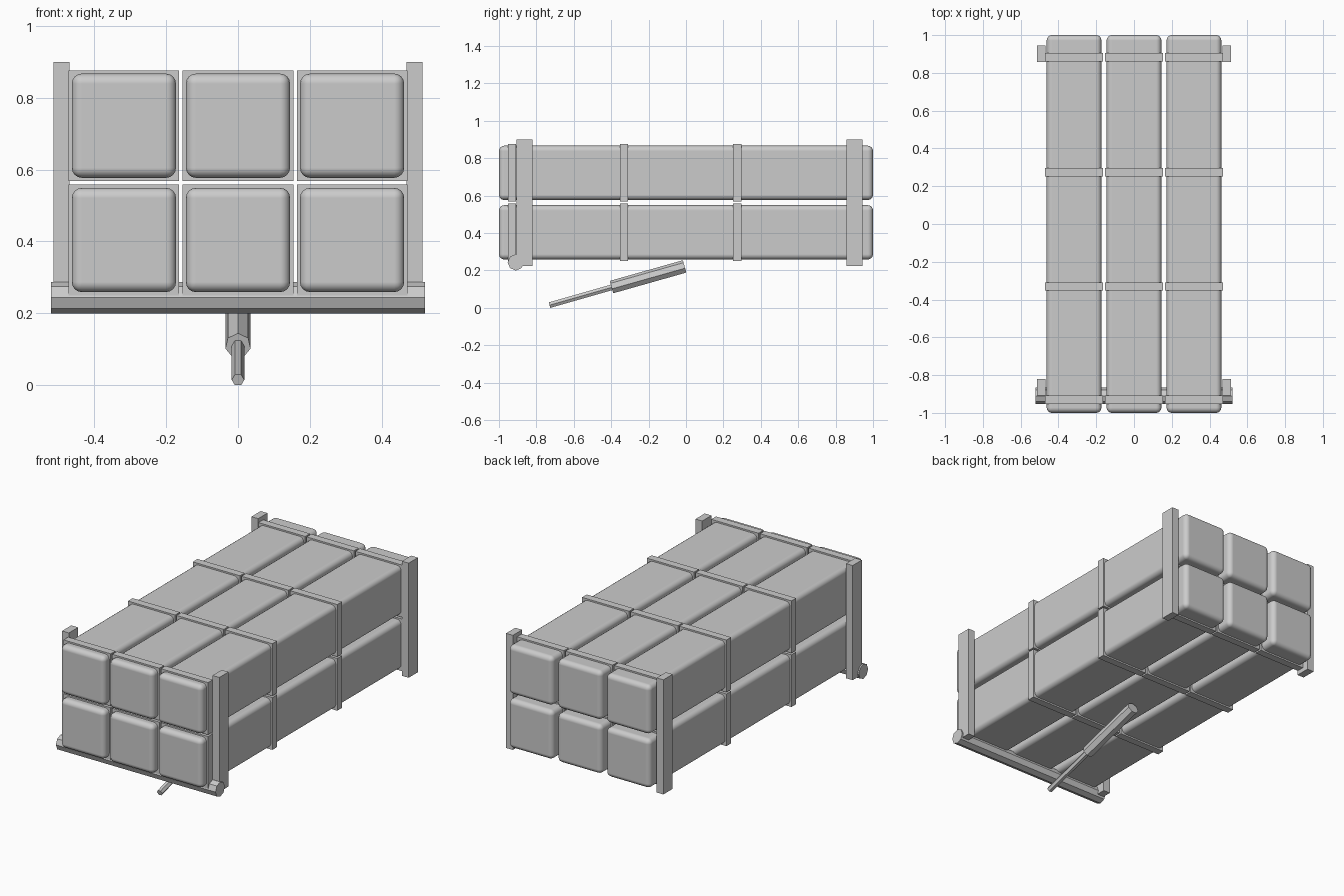
import bpy
import math
from mathutils import Vector

if "Cube" in bpy.data.objects:
    bpy.data.objects.remove(bpy.data.objects["Cube"])

grey = bpy.data.materials.new("plain_grey")
grey.diffuse_color = (0.6, 0.6, 0.6, 1)
grey.use_nodes = True
grey.node_tree.nodes["Principled BSDF"].inputs["Base Color"].default_value = grey.diffuse_color


def box(name, x, y, z):
    """Box from (min, max) ranges."""
    bpy.ops.mesh.primitive_cube_add(size=1)
    ob = bpy.context.object
    ob.name = name
    for v in ob.data.vertices:
        for i, r in enumerate((x, y, z)):
            v.co[i] = (r[0] + r[1]) / 2 + v.co[i] * (r[1] - r[0])
    ob.data.materials.append(grey)
    return ob


def rod(name, a, b, radius, sides, start):
    """Flat-sided prism from a to b; start is the angle of the first corner
    in the plane spanned by the two directions across the axis."""
    a, b = Vector(a), Vector(b)
    d = (b - a).normalized()
    u = Vector((0, 1, 0)) if abs(d.x) > 0.9 else Vector((1, 0, 0))
    w = u.cross(d).normalized()
    if w.z < 0:
        w = -w
    ring = []
    for i in range(sides):
        t = start + math.tau * i / sides
        ring.append(u * math.cos(t) * radius + w * math.sin(t) * radius)
    verts = [a + p for p in ring] + [b + p for p in ring]
    n = sides
    faces = [(i, (i + 1) % n, (i + 1) % n + n, i + n) for i in range(n)]
    faces += [tuple(reversed(range(n))), tuple(range(n, 2 * n))]
    if u.cross(w).dot(d) < 0:
        faces = [tuple(reversed(f)) for f in faces]
    me = bpy.data.meshes.new(name)
    me.from_pydata(verts, [], faces)
    me.materials.append(grey)
    ob = bpy.data.objects.new(name, me)
    bpy.context.collection.objects.link(ob)
    return ob


# Six rounded square tubes, each with four straps
for row, cz in enumerate((0.404, 0.722)):
    for col, cx in enumerate((-0.3175, 0, 0.3175)):
        h = 0.145
        tube = box(f"tube_{row}_{col}", (cx - h, cx + h), (-1, 1), (cz - h, cz + h))
        for p in tube.data.polygons:
            p.use_smooth = True
        m = tube.modifiers.new("rounded_edges", 'BEVEL')
        m.width = 0.028
        m.segments = 4
        m.harden_normals = True
        h = 0.154
        for k, cy in enumerate((-0.931, -0.331, 0.274, 0.882)):
            box(f"strap_{row}_{col}_{k}", (cx - h, cx + h),
                (cy - 0.022, cy + 0.022), (cz - h, cz + h))

# Corner posts
for side, xr in (("left", (-0.513, -0.469)), ("right", (0.469, 0.513))):
    box(f"front_post_{side}", xr, (-0.907, -0.821), (0.224, 0.9))
    box(f"rear_post_{side}", xr, (0.858, 0.944), (0.224, 0.9))

# Hinge bar across the front
rod("hinge_bar", (-0.521, -0.91, 0.2435), (0.521, -0.91, 0.2435), 0.0435, 8, 0)

# Lifting ram: thin rod sliding into a thicker barrel
rod("ram_rod", (0, -0.73, 0.0147), (0, -0.38, 0.1146), 0.0175, 6, 0)
rod("ram_barrel", (0, -0.398, 0.1095), (0, -0.007, 0.22), 0.036, 7, math.pi / 2)
